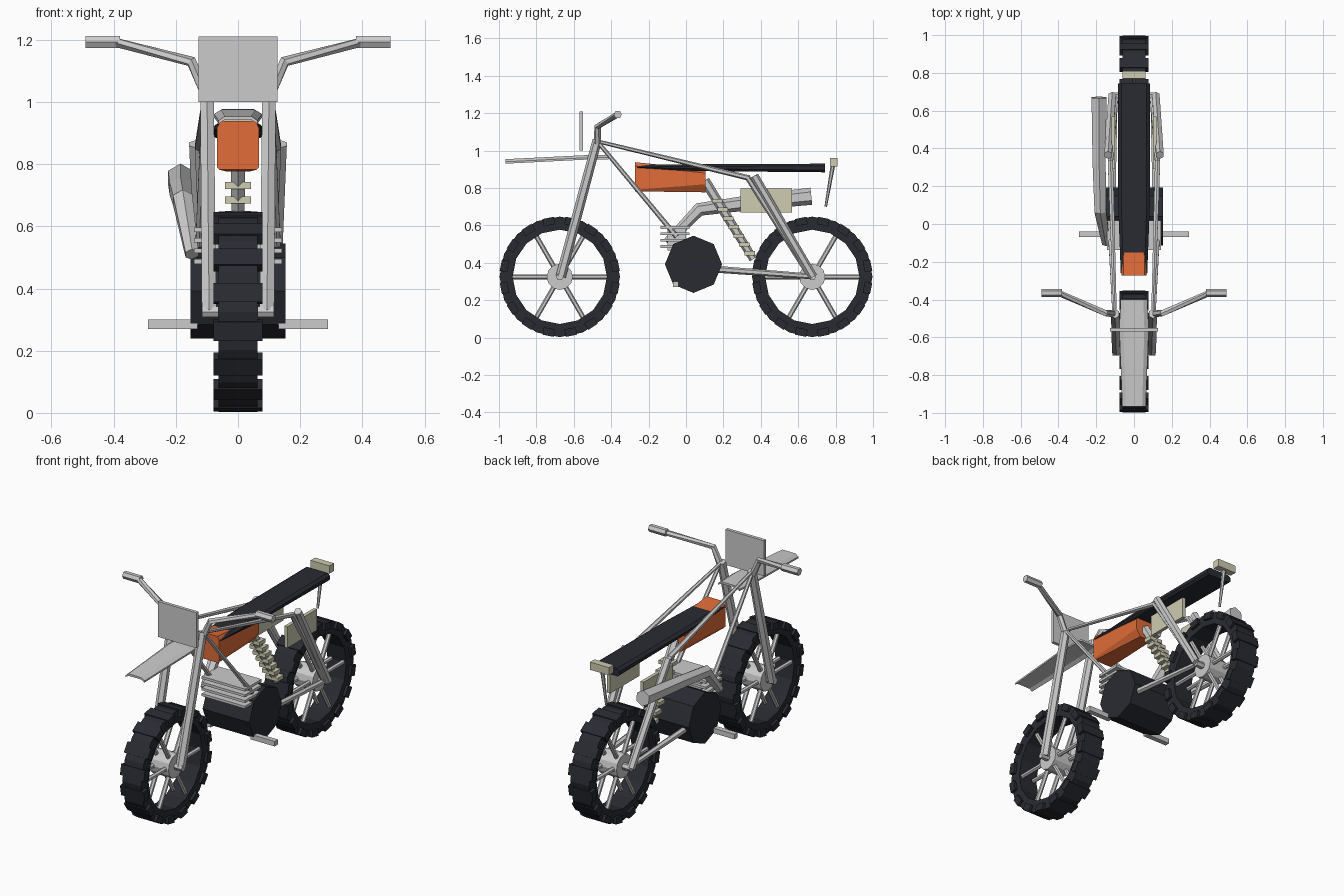
import bpy, bmesh
from math import cos, sin, pi
from mathutils import Vector, Matrix

if "Cube" in bpy.data.objects:
    bpy.data.objects.remove(bpy.data.objects["Cube"])


def material(name, rgb):
    m = bpy.data.materials.new(name)
    m.diffuse_color = (*rgb, 1)
    m.use_nodes = True
    m.node_tree.nodes["Principled BSDF"].inputs["Base Color"].default_value = m.diffuse_color
    return m


BLACK = material("black_rubber", (0.022, 0.024, 0.032))
ORANGE = material("orange_paint", (0.75, 0.15, 0.04))
CREAM = material("cream_plastic", (0.62, 0.6, 0.44))


def finish(name, bm, mat=None, mirror=False):
    bmesh.ops.recalc_face_normals(bm, faces=bm.faces)
    me = bpy.data.meshes.new(name)
    bm.to_mesh(me)
    bm.free()
    ob = bpy.data.objects.new(name, me)
    bpy.context.collection.objects.link(ob)
    if mat:
        me.materials.append(mat)
    if mirror:
        ob.modifiers.new("mirror", 'MIRROR').use_mirror_merge = False
    return ob


def skin(bm, rings, closed=False):
    """Bridge rings of points with quads; cap the ends unless closed."""
    vs = [[bm.verts.new(p) for p in r] for r in rings]
    n = len(vs[0])
    for a, b in zip(vs, vs[1:] + vs[:1] if closed else vs[1:]):
        for i in range(n):
            j = (i + 1) % n
            bm.faces.new((a[i], a[j], b[j], b[i]))
    if not closed:
        bm.faces.new(vs[0])
        bm.faces.new(vs[-1])


def add_tube(bm, pts, radii, n=6):
    pts = [Vector(p) for p in pts]
    rings = []
    for i, p in enumerate(pts):
        t = Vector()
        if i:
            t += (p - pts[i - 1]).normalized()
        if i < len(pts) - 1:
            t += (pts[i + 1] - p).normalized()
        t.normalize()
        ref = Vector((1, 0, 0)) if abs(t.x) < 0.9 else Vector((0, 0, 1))
        u = t.cross(ref).normalized()
        v = t.cross(u)
        rings.append([p + radii[i] * (u * cos(2 * pi * k / n) + v * sin(2 * pi * k / n))
                      for k in range(n)])
    skin(bm, rings)


def tube(name, pts, radii, n=6, mat=None, mirror=False):
    bm = bmesh.new()
    add_tube(bm, pts, radii, n)
    return finish(name, bm, mat, mirror)


def add_box(bm, c, s, rot=Matrix()):
    bmesh.ops.create_cube(bm, size=1, matrix=Matrix.Translation(c) @ rot @ Matrix.Diagonal((*s, 1)))


def box(name, c, s, mat=None, mirror=False):
    bm = bmesh.new()
    add_box(bm, c, s)
    return finish(name, bm, mat, mirror)


def loft(name, sections, mat=None):
    """Sections are (y, half profile as (x, z) from top to bottom)."""
    bm = bmesh.new()
    skin(bm, [[(x, y, z) for x, z in h] + [(-x, y, z) for x, z in reversed(h)]
              for y, h in sections])
    return finish(name, bm, mat)


# wheels: tyre ring, tread lugs, hub and spokes
def wheel(prefix, y):
    c, n = Vector((0, y, 0.325)), 16
    def at(r, a, x=0):
        return c + Vector((x, r * cos(a), r * sin(a)))
    bm = bmesh.new()
    prof = ((-0.062, 0.252), (-0.062, 0.322), (0.062, 0.322), (0.062, 0.252))
    skin(bm, [[at(r, 2 * pi * k / n, x) for x, r in prof] for k in range(n)], closed=True)
    finish(prefix + "_tyre", bm, BLACK)
    bm = bmesh.new()
    for k in range(n):
        a = 2 * pi * (k + 0.5) / n
        add_box(bm, at(0.301, a), (0.156, 0.04, 0.062), Matrix.Rotation(a, 4, 'X'))
    finish(prefix + "_tread", bm, BLACK)
    tube(prefix + "_hub", [c - Vector((0.065, 0, 0)), c + Vector((0.065, 0, 0))], [0.07] * 2, 12)
    tube(prefix + "_axle", [c - Vector((0.115, 0, 0)), c + Vector((0.115, 0, 0))], [0.02] * 2)
    bm = bmesh.new()
    for k in range(6):
        a = pi * k / 3
        for x in (-0.04, 0.04):
            add_tube(bm, [at(0.04, a, x), at(0.26, a, x)], [0.013] * 2)
    finish(prefix + "_spokes", bm)


wheel("front", -0.675)
wheel("rear", 0.675)

# front fork and handlebar
tube("fork_legs", [(0.093, -0.67, 0.325), (0.1, -0.475, 1.055)], [0.027, 0.025], mirror=True)
tube("handlebar", [(0.11, -0.475, 1.04), (0.15, -0.472, 1.13), (0.4, -0.365, 1.193)],
     [0.019, 0.018, 0.016], mirror=True)
tube("hand_grips", [(0.38, -0.365, 1.193), (0.49, -0.365, 1.193)], [0.022] * 2, mirror=True)
box("front_plate", (0, -0.56, 1.105), (0.254, 0.02, 0.21))

# front fender
def fender_section(w, z):
    return [(w * 0.7, z + 0.012), (w, z - 0.002), (w, z - 0.012), (w * 0.7, z)]


loft("front_fender", [(-0.965, fender_section(0.062, 0.942)), (-0.55, fender_section(0.078, 0.963)),
                      (-0.4, fender_section(0.07, 0.966))])

# frame tubes
tube("upper_frame", [(0.1, -0.475, 1.05), (0.125, 0.33, 0.855), (0.1, 0.665, 0.33)],
     [0.01, 0.016, 0.018], mirror=True)
tube("down_tubes", [(0.105, -0.475, 1.05), (0.125, -0.05, 0.54)], [0.011, 0.014], mirror=True)
tube("rear_struts", [(0.137, 0.365, 0.865), (0.115, 0.68, 0.325)], [0.023, 0.023], mirror=True)
tube("swingarm", [(0.115, 0.1, 0.37), (0.1, 0.675, 0.327)], [0.019, 0.015], mirror=True)

# engine with cooling fins and foot pegs
tube("engine_block", [(-0.153, 0.04, 0.392), (0.153, 0.04, 0.392)], [0.153] * 2, 8, BLACK)
bm = bmesh.new()
for k in range(4):
    add_box(bm, (0, -0.06, 0.487 + 0.034 * k), (0.284, 0.155, 0.015))
add_box(bm, (0, -0.05, 0.53), (0.2, 0.1, 0.13))
finish("cooling_fins", bm)
box("foot_pegs", (0.21, -0.055, 0.285), (0.16, 0.03, 0.03), mirror=True)

# exhaust on one side
tube("exhaust", [(-0.148, -0.1, 0.51), (-0.178, 0.07, 0.685), (-0.185, 0.33, 0.72), (-0.185, 0.67, 0.756)],
     [0.024, 0.036, 0.04, 0.046])

# central shock absorber and spring coils
top, bottom = Vector((0, 0.1, 0.84)), Vector((0, 0.36, 0.42))
tube("shock_absorber", [top, bottom], [0.027, 0.022])
bm = bmesh.new()
for k in range(7):
    add_box(bm, top.lerp(bottom, 0.26 + 0.111 * k), (0.084, 0.056, 0.022))
finish("shock_coils", bm, CREAM)

# fuel tank, seat and side panels
loft("fuel_tank", [(-0.273, [(0.056, 0.938), (0.067, 0.918), (0.067, 0.79), (0.06, 0.782)]),
                   (0.103, [(0.05, 0.9), (0.067, 0.88), (0.067, 0.82), (0.04, 0.777)])], ORANGE)


def seat_section(w, top, low):
    return [(w * 0.8, top), (w, top - 0.012), (w, low + 0.012), (w * 0.85, low)]


loft("seat", [(-0.262, seat_section(0.07, 0.925, 0.9)), (0.1, seat_section(0.084, 0.927, 0.89)),
              (0.743, seat_section(0.084, 0.93, 0.884))], BLACK)
box("side_panels", (0.11, 0.43, 0.733), (0.02, 0.276, 0.126), CREAM, mirror=True)

# tail light on its stalk
box("tail_light", (0, 0.79, 0.937), (0.124, 0.042, 0.046), CREAM)
tube("tail_light_stalk", [(0, 0.785, 0.92), (0, 0.747, 0.7)], [0.012, 0.007])
